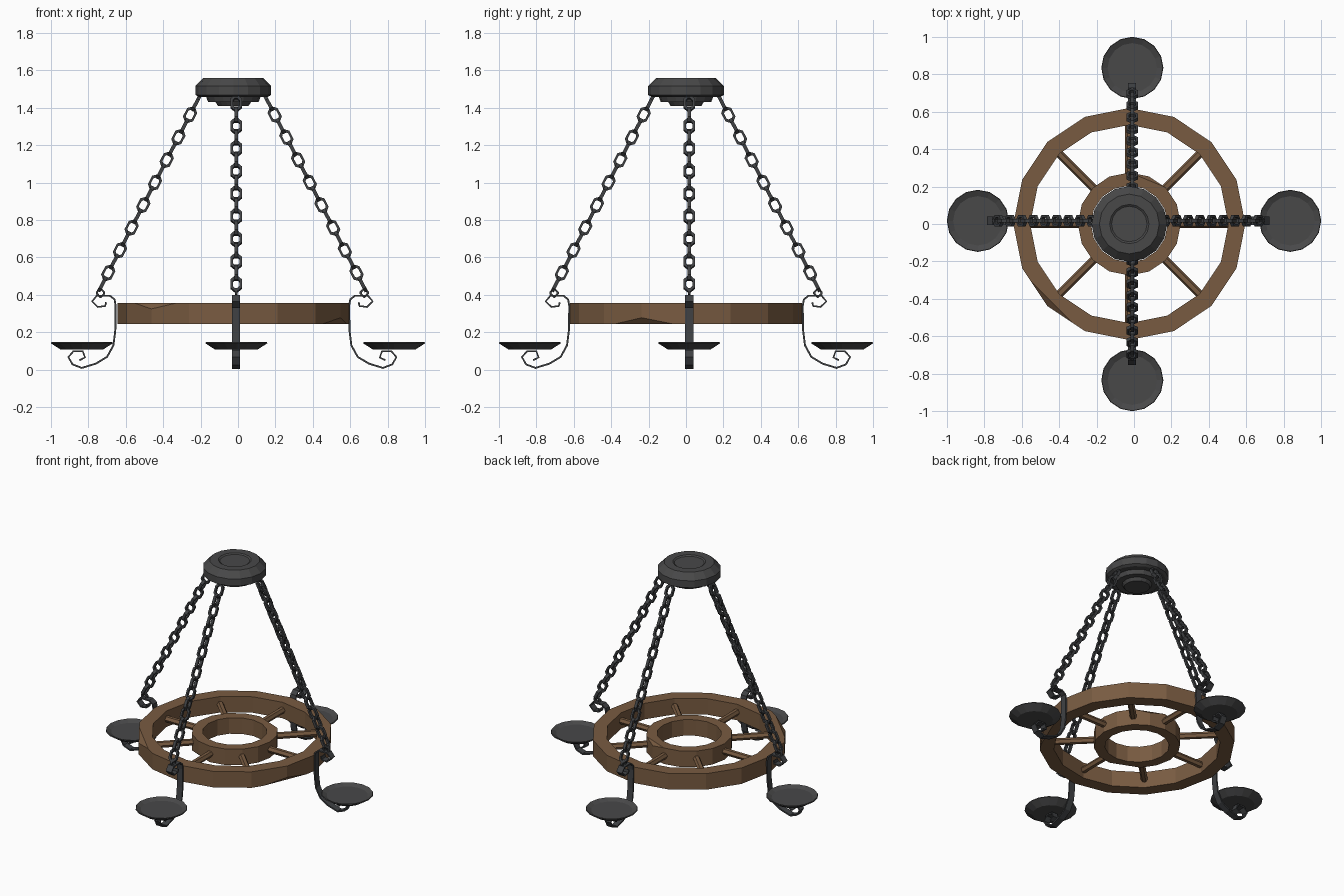
import bpy, bmesh, math
from mathutils import Vector, Matrix

if "Cube" in bpy.data.objects:
    bpy.data.objects.remove(bpy.data.objects["Cube"])


def material(name, rgb):
    m = bpy.data.materials.new(name)
    m.diffuse_color = (*rgb, 1)
    m.use_nodes = True
    m.node_tree.nodes["Principled BSDF"].inputs["Base Color"].default_value = m.diffuse_color
    return m


WOOD = material("brown wood", (0.19, 0.105, 0.053))
IRON = material("grey iron", (0.065, 0.065, 0.066))
STEEL = material("dark wrought iron", (0.05, 0.053, 0.057))
C = Vector((-0.025, 0, 0))  # wheel and canopy centre


def finish(bm, name, mat, loc=(0, 0, 0)):
    bmesh.ops.recalc_face_normals(bm, faces=bm.faces)
    me = bpy.data.meshes.new(name)
    bm.to_mesh(me)
    bm.free()
    me.materials.append(mat)
    ob = bpy.data.objects.new(name, me)
    ob.location = loc
    bpy.context.collection.objects.link(ob)
    return ob


def lathe(profile, n, closed=False):
    """Turn an (r, z) profile around z with n flat sides."""
    bm = bmesh.new()
    rings = []
    for r, z in profile:
        if r == 0:
            rings.append([bm.verts.new((0, 0, z))] * n)
        else:
            rings.append([bm.verts.new((r * math.cos(2 * math.pi * i / n),
                                        r * math.sin(2 * math.pi * i / n), z)) for i in range(n)])
    pairs = list(zip(rings, rings[1:]))
    if closed:
        pairs.append((rings[-1], rings[0]))
    for a, b in pairs:
        for i in range(n):
            j = (i + 1) % n
            vs = list(dict.fromkeys((a[i], a[j], b[j], b[i])))
            bm.faces.new(vs)
    return bm


def chip(bm, r, z, deg, up, depth):
    """Slice a small chip off one outer corner of a ring."""
    a = math.radians(deg)
    n = Vector((math.cos(a), math.sin(a), up)).normalized()
    p = Vector((r * math.cos(a), r * math.sin(a), z)) - n * depth
    bmesh.ops.bisect_plane(bm, geom=bm.verts[:] + bm.edges[:] + bm.faces[:],
                           plane_co=p, plane_no=n, clear_outer=True)
    bmesh.ops.holes_fill(bm, edges=[e for e in bm.edges if e.is_boundary])


# Wooden wheel rim and hub, each with a few chipped corners
Z0, Z1 = 0.245, 0.357
rim = lathe([(0.62, Z0), (0.62, Z1), (0.53, Z1), (0.53, Z0)], 16, True)
chip(rim, 0.62, Z1, 225, 1, 0.023)
chip(rim, 0.62, Z0, 337.5, -1, 0.023)
finish(rim, "wheel_rim", WOOD, C)
hub = lathe([(0.275, Z0), (0.275, Z1), (0.205, Z1), (0.205, Z0)], 16, True)
chip(hub, 0.275, Z1, 67.5, 1, 0.014)
chip(hub, 0.275, Z0, 247.5, -1, 0.014)
finish(hub, "wheel_hub", WOOD, C)

# Eight spokes
for i in range(8):
    bm = bmesh.new()
    bmesh.ops.create_cone(bm, cap_ends=True, segments=6, radius1=0.022, radius2=0.022, depth=0.32,
                          matrix=Matrix.Rotation(i * math.pi / 4, 4, 'Z')
                          @ Matrix.Translation((0.4, 0, 0.303)) @ Matrix.Rotation(math.pi / 2, 4, 'Y'))
    finish(bm, f"spoke_{i + 1}", WOOD, C)

# Ceiling canopy: stepped disc with a shallow recess on top
finish(lathe([(0, 1.552), (0.095, 1.552), (0.105, 1.559), (0.16, 1.559), (0.202, 1.517),
              (0.202, 1.468), (0.185, 1.458), (0.145, 1.458), (0.135, 1.43), (0.095, 1.43),
              (0.082, 1.41), (0, 1.41)], 16), "ceiling_canopy", IRON, C)

# Scroll arm profile (radius, z), from lower curl up to upper curl
ARM = [(0.818, 0.05), (0.788, 0.065), (0.80, 0.098), (0.85, 0.098), (0.877, 0.067),
       (0.855, 0.028), (0.805, 0.009), (0.73, 0.032), (0.67, 0.068), (0.636, 0.13),
       (0.626, 0.21), (0.624, 0.34), (0.63, 0.375), (0.655, 0.395), (0.725, 0.395),
       (0.75, 0.365), (0.72, 0.335), (0.68, 0.34), (0.675, 0.36)]


def arm_mesh():
    bm = bmesh.new()
    rows = [[bm.verts.new((r, y, z)) for y in (-0.022, 0.022)] for r, z in ARM]
    for a, b in zip(rows, rows[1:]):
        bm.faces.new((a[0], a[1], b[1], b[0]))
    return bm


def add_link(bm, m, length=0.09, width=0.064, t=0.008):
    """One angular chain link lying in local XZ, long axis z."""
    w, h, c = width / 2 - t, length / 2 - t, 0.017
    loop = [(w, h - c), (w - c, h), (c - w, h), (-w, h - c),
            (-w, c - h), (c - w, -h), (w - c, -h), (w, c - h)]
    rings = []
    for x, z in loop:
        d = Vector((x, 0, z)).normalized() * t
        p = Vector((x, 0, z))
        s = Vector((0, t * 1.2, 0))
        rings.append([bm.verts.new(m @ q) for q in (p + d + s, p + d - s, p - d - s, p - d + s)])
    for i in range(8):
        a, b = rings[i], rings[(i + 1) % 8]
        for k in range(4):
            bm.faces.new((a[k], a[(k + 1) % 4], b[(k + 1) % 4], b[k]))


def chain_mesh():
    bm = bmesh.new()
    lo, hi = Vector((0.695, 0, 0.457)), Vector((0.195, 0, 1.423))
    d = hi - lo
    tilt = Matrix.Rotation(math.atan2(d.x, d.z), 4, 'Y')
    for i in range(17):
        turn = Matrix.Rotation(math.pi / 2 * ((i + 1) % 2), 4, 'Z')
        add_link(bm, Matrix.Translation(lo + d * i / 16) @ tilt @ turn)
    # small eye hooking the chain to the arm
    add_link(bm, Matrix.Translation((0.705, 0, 0.41)), 0.055, 0.05, 0.006)
    return bm


# Four arms with chains and candle plates
SIDES = [("right", 0), ("back", 90), ("left", 180), ("front", 270)]
for name, deg in SIDES:
    a = math.radians(deg)
    side = deg % 180 == 0
    base = (-0.03, 0.017, 0) if side else (-0.01, 0, 0)
    arm = finish(arm_mesh(), f"scroll_arm_{name}", STEEL, base)
    arm.rotation_euler.z = a
    sol = arm.modifiers.new("thickness", 'SOLIDIFY')
    sol.thickness, sol.offset = 0.01, 0
    chain = finish(chain_mesh(), f"chain_{name}", STEEL, base)
    chain.rotation_euler.z = a
    px = 0.835 * math.cos(a) if side else -0.009
    py = 0.017 if side else 0.835 * math.sin(a)
    plate = finish(lathe([(0, 0.108), (0.115, 0.108), (0.166, 0.141), (0.163, 0.147),
                          (0.132, 0.132), (0, 0.132)], 16), f"candle_plate_{name}", IRON, (px, py, 0))
    plate.rotation_euler.z = a
